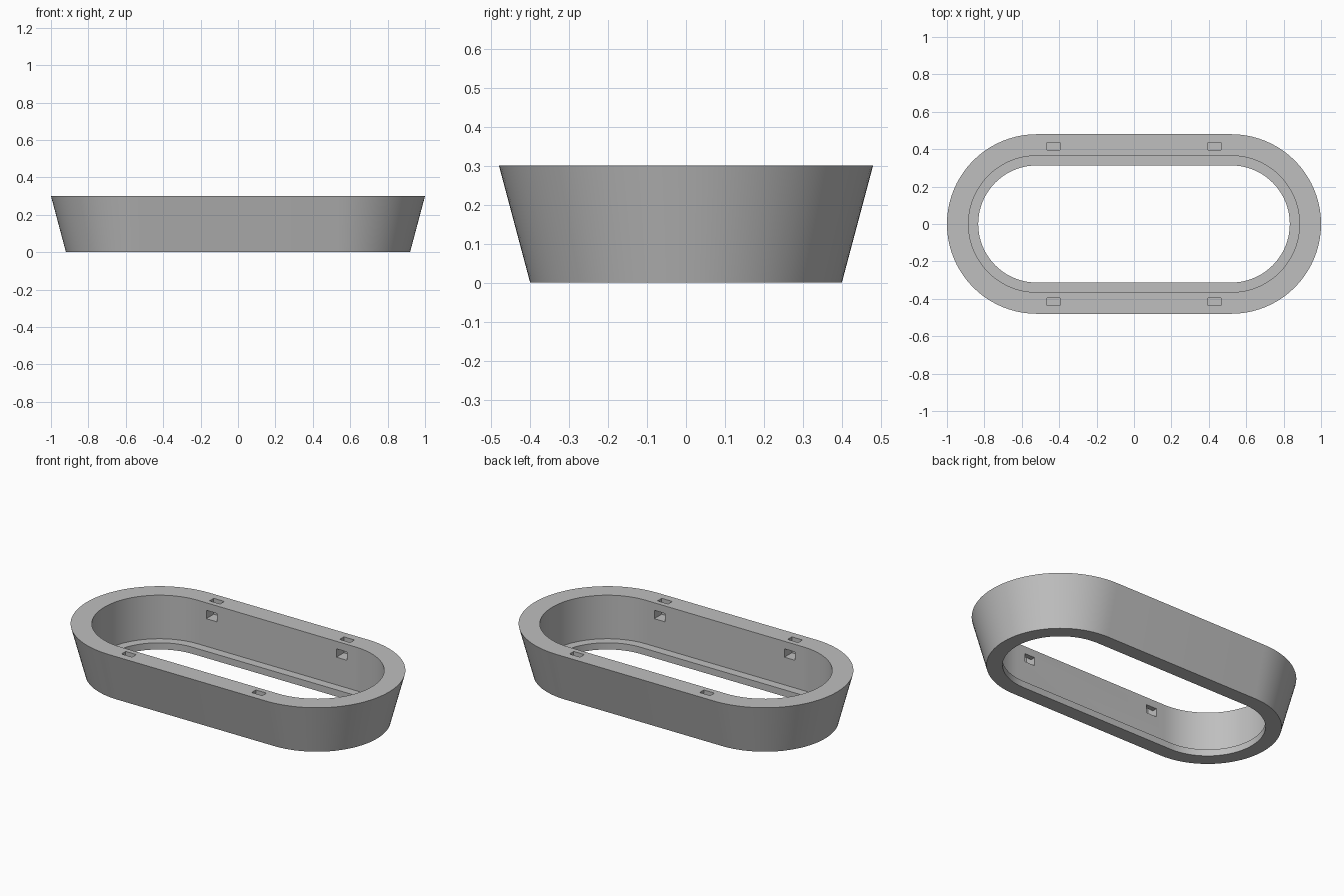
import bpy
import bmesh
import math

cube = bpy.data.objects.get("Cube")
if cube:
    bpy.data.objects.remove(cube, do_unlink=True)

HALF_STRAIGHT = 0.52   # distance from centre to each rounded end's axis
ARC_STEPS = 40

grey = bpy.data.materials.new("plain grey")
grey.use_nodes = True
colour = (0.52, 0.52, 0.52, 1)
grey.diffuse_color = colour
grey.node_tree.nodes["Principled BSDF"].inputs["Base Color"].default_value = colour


def make_object(name, bm):
    bmesh.ops.recalc_face_normals(bm, faces=bm.faces)
    mesh = bpy.data.meshes.new(name)
    bm.to_mesh(mesh)
    bm.free()
    mesh.materials.append(grey)
    obj = bpy.data.objects.new(name, mesh)
    bpy.context.collection.objects.link(obj)
    return obj


def stadium_ring(bm, radius, z):
    """Vertices of a rounded-end outline at height z."""
    ring = []
    for side in (1, -1):
        for i in range(ARC_STEPS + 1):
            a = math.pi * (i / ARC_STEPS - 0.5)
            ring.append(bm.verts.new((side * (HALF_STRAIGHT + radius * math.cos(a)),
                                      side * radius * math.sin(a), z)))
    return ring


# Oval frame: flared outside, straight inside wall, small ledge at the foot
section = [(0.40, 0), (0.48, 0.30), (0.365, 0.30),
           (0.365, 0.04), (0.313, 0.04), (0.313, 0)]
bm = bmesh.new()
rings = [stadium_ring(bm, r, z) for r, z in section]
for k, lower in enumerate(rings):
    upper = rings[(k + 1) % len(rings)]
    for i in range(len(lower)):
        j = (i + 1) % len(lower)
        bm.faces.new((lower[i], lower[j], upper[j], upper[i]))
frame = make_object("oval_frame", bm)

# L-shaped clip slots: open at the rim, then turn in through the inner wall
slot_profile = [(0.34, 0.205), (0.435, 0.205), (0.435, 0.35),
                (0.395, 0.35), (0.395, 0.255), (0.34, 0.255)]
bm = bmesh.new()
for sx in (-1, 1):
    for sy in (-1, 1):
        ends = [[bm.verts.new((sx * 0.43 + dx, sy * y, z)) for y, z in slot_profile]
                for dx in (-0.035, 0.035)]
        for end in ends:
            bm.faces.new(end)
        for i in range(len(slot_profile)):
            j = (i + 1) % len(slot_profile)
            bm.faces.new((ends[0][i], ends[0][j], ends[1][j], ends[1][i]))
cutter = make_object("slot_cutter", bm)
cutter.hide_render = True

cut = frame.modifiers.new("clip slots", "BOOLEAN")
cut.operation = "DIFFERENCE"
cut.solver = "EXACT"
cut.object = cutter

# Apply the cut, drop the helper and smooth the rounded ends
for obj in bpy.context.selected_objects:
    obj.select_set(False)
bpy.context.view_layer.objects.active = frame
frame.select_set(True)
bpy.ops.object.modifier_apply(modifier=cut.name)
bpy.data.objects.remove(cutter, do_unlink=True)
bpy.ops.object.shade_smooth_by_angle(angle=math.radians(30))
